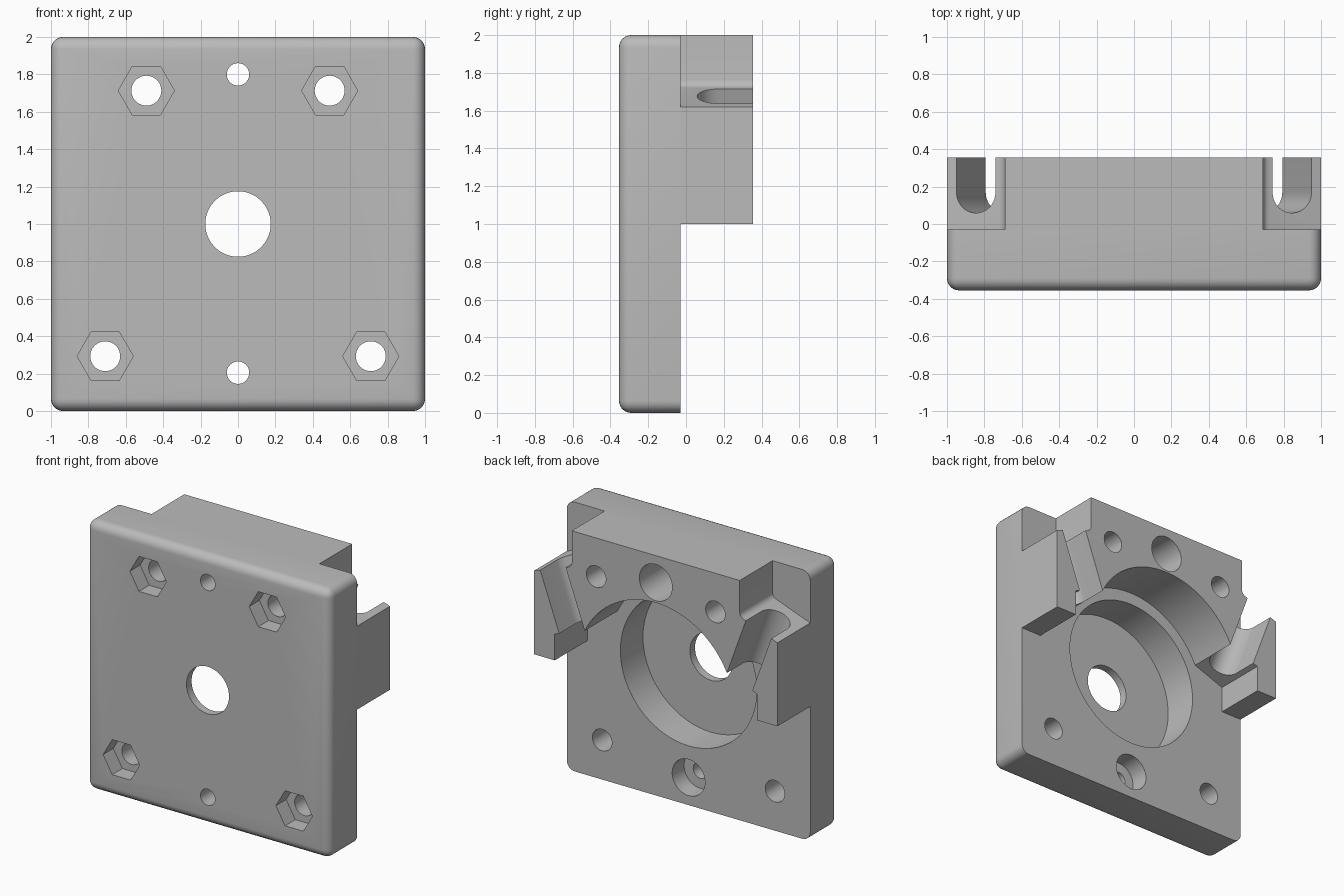
import bpy, bmesh, math
from mathutils import Matrix, Vector

if "Cube" in bpy.data.objects:
    bpy.data.objects.remove(bpy.data.objects["Cube"])

FRONT, STEP, BACK = -0.355, -0.03, 0.355
TILT = math.radians(20)

grey = bpy.data.materials.new("light_grey")
grey.diffuse_color = (0.5, 0.5, 0.5, 1)
grey.use_nodes = True
grey.node_tree.nodes["Principled BSDF"].inputs["Base Color"].default_value = grey.diffuse_color


def prism(name, pts, y0, y1, matrix=None):
    """Extrude an (x, z) outline from y0 to y1."""
    bm = bmesh.new()
    face = bm.faces.new([bm.verts.new((x, y0, z)) for x, z in pts])
    ext = bmesh.ops.extrude_face_region(bm, geom=[face])
    verts = [g for g in ext["geom"] if isinstance(g, bmesh.types.BMVert)]
    bmesh.ops.translate(bm, verts=verts, vec=(0, y1 - y0, 0))
    if matrix:
        bmesh.ops.transform(bm, matrix=matrix, verts=bm.verts)
    bmesh.ops.recalc_face_normals(bm, faces=bm.faces)
    mesh = bpy.data.meshes.new(name)
    bm.to_mesh(mesh)
    bm.free()
    mesh.materials.append(grey)
    obj = bpy.data.objects.new(name, mesh)
    bpy.context.collection.objects.link(obj)
    return obj


def ring(cx, cz, r, n=48, a0=0.0):
    return [(cx + r * math.cos(a0 + 2 * math.pi * i / n),
             cz + r * math.sin(a0 + 2 * math.pi * i / n)) for i in range(n)]


def apply_mod(obj, mod):
    bpy.context.view_layer.objects.active = obj
    bpy.ops.object.modifier_apply(modifier=mod.name)


def boolean(obj, other, operation):
    mod = obj.modifiers.new("bool", "BOOLEAN")
    mod.operation, mod.solver, mod.object = operation, "EXACT", other
    apply_mod(obj, mod)
    bpy.data.objects.remove(other)


# Square base plate, rounded everywhere except the back rim
housing = prism("motor_mount_housing", [(-1, 0), (1, 0), (1, 2), (-1, 2)], FRONT, STEP)
bm = bmesh.new()
bm.from_mesh(housing.data)
edges = [e for e in bm.edges if min(v.co.y for v in e.verts) < STEP - 0.1]
bmesh.ops.bevel(bm, geom=edges, offset=0.065, segments=6, profile=0.5, affect="EDGES")
bm.to_mesh(housing.data)
bm.free()

# Raised upper block with side arms, sloped notches and a round cavity
slope = math.tan(TILT)
corner = Vector((0.69, 1.62 + slope * 0.31))
r = 0.045
t = r * math.tan(math.radians(35))
centre = Vector((corner.x + r, corner.y + t))
fillet = [(centre.x + r * math.cos(a), centre.y + r * math.sin(a))
          for a in (math.pi + math.radians(70) * i / 5 for i in range(6))]
a_end = math.asin(0.285 / 0.65)
arc = [(0.65 * math.cos(a), 1 + 0.65 * math.sin(a))
       for a in (a_end + (math.pi / 2 - a_end) * i / 16 for i in range(17))]
half = [(0.69, 2)] + fillet + [(1, 1.62), (1, 1), (0.83, 1),
                               (0.83, 1.285 - slope * (0.83 - arc[0][0]))] + arc
outline = half + [(-x, z) for x, z in reversed(half[:-1])]
block = prism("upper_block", outline, STEP, BACK)

# Tilted U-shaped slots through both arms
sr, sy = 0.111, 0.17
u_shape = [(-sr, 0.6)] + [(sr * math.cos(a), sy + sr * math.sin(a))
                          for a in (math.pi + math.pi * i / 20 for i in range(21))] + [(sr, 0.6)]
for side in (-1, 1):
    # profile (u, y) is extruded along the tilted axis
    axis = Vector((side * math.sin(TILT), 0, math.cos(TILT)))
    across = Vector((math.cos(TILT), 0, -side * math.sin(TILT)))
    m = Matrix((across, axis, (0, 1, 0))).transposed().to_4x4()
    m.translation = (side * 0.845, 0, 1.62 + slope * 0.155)
    boolean(block, prism("slot_cutter", u_shape, -0.68, 0.25, m), "DIFFERENCE")

boolean(housing, block, "UNION")

# Round motor pocket and shaft hole
boolean(housing, prism("pocket_cutter", ring(0, 1, 0.56, 72), -0.295, 0.1), "DIFFERENCE")
boolean(housing, prism("shaft_cutter", ring(0, 1, 0.175), -0.5, 0), "DIFFERENCE")

# Counterbored holes on the centre line
for z in (0.205, 1.8):
    boolean(housing, prism("small_hole_cutter", ring(0, z, 0.06, 32), -0.5, 0), "DIFFERENCE")
    boolean(housing, prism("counterbore_cutter", ring(0, z, 0.135, 40), -0.17, 0.5), "DIFFERENCE")

# Bolt holes with hexagonal nut pockets on the front
for x, z in ((0.49, 1.713), (0.71, 0.293)):
    for side in (-1, 1):
        boolean(housing, prism("bolt_cutter", ring(side * x, z, 0.08, 36), -0.5, 0.5), "DIFFERENCE")
        boolean(housing, prism("nut_cutter", ring(side * x, z, 0.15, 6), -0.5, FRONT + 0.12), "DIFFERENCE")

# Smooth curved walls, keep machined edges sharp
bpy.ops.object.select_all(action="DESELECT")
housing.select_set(True)
bpy.context.view_layer.objects.active = housing
bpy.ops.object.shade_smooth_by_angle(angle=math.radians(19))
